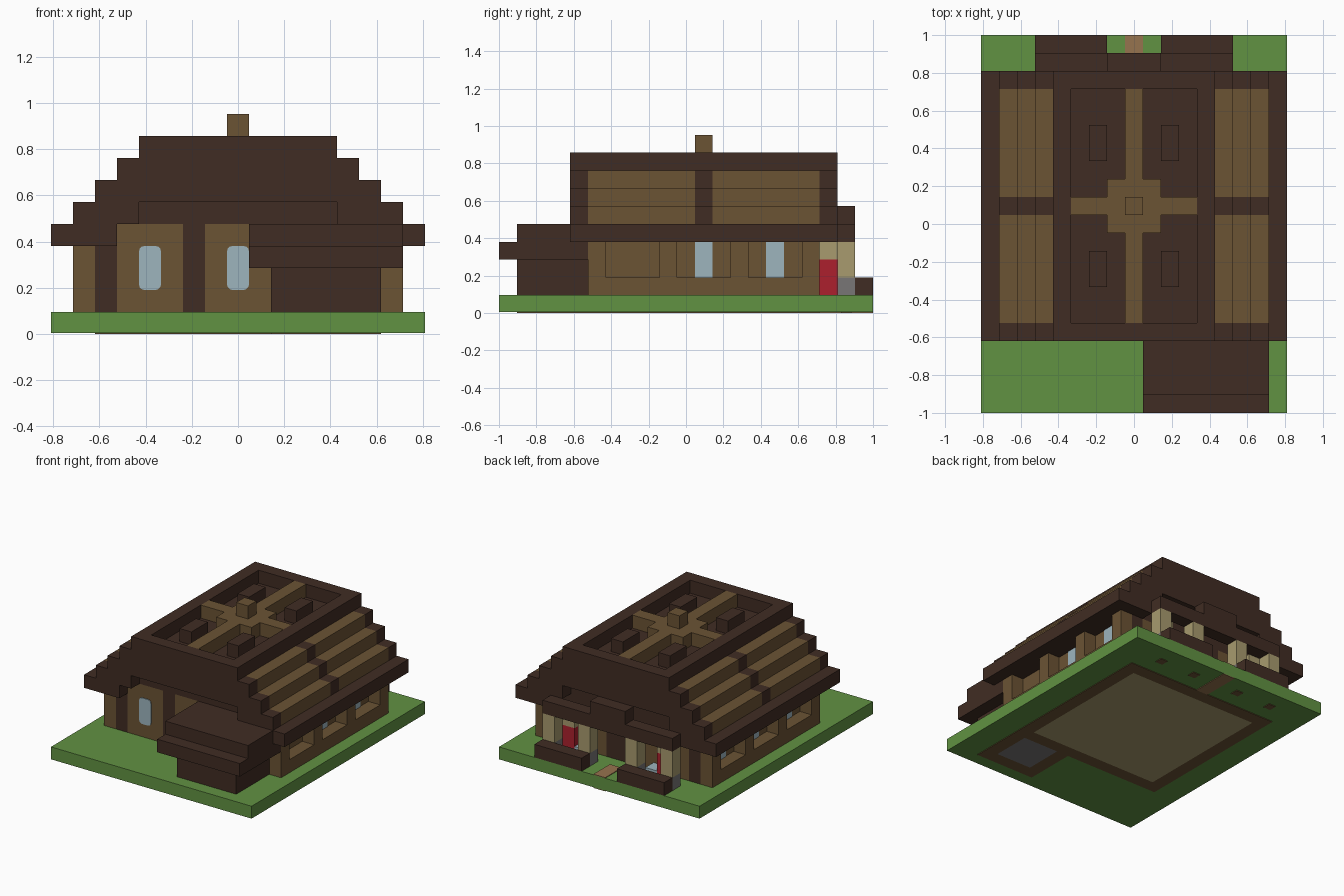
import bpy
import bmesh
from mathutils import Vector

cube = bpy.data.objects.get("Cube")
if cube:
    bpy.data.objects.remove(cube, do_unlink=True)

UNIT = 2 / 21          # edge of one building block
WIDE, DEEP = 17, 21    # plot size in blocks
THIN = 0.05            # plate thickness in blocks


def material(name, *srgb):
    rgb = [((c / 255 + 0.055) / 1.055) ** 2.4 for c in srgb]
    mat = bpy.data.materials.new(name)
    mat.use_nodes = True
    mat.diffuse_color = (*rgb, 1)
    mat.node_tree.nodes["Principled BSDF"].inputs["Base Color"].default_value = (*rgb, 1)
    return mat


grass = material("grass green", 97, 146, 66)
dark = material("dark timber", 64, 44, 35)
brown = material("brown timber", 107, 83, 52)
cream = material("cream plaster", 168, 155, 110)
glass = material("pale blue glass", 157, 181, 190)
red = material("red", 172, 32, 45)
gray = material("stone gray", 120, 118, 118)
dirt = material("path brown", 150, 115, 78)


def part(name, mat, *boxes, mirror=False, bevel=0):
    """One object from block boxes given as (x0, x1, y0, y1, z0, z1)."""
    boxes = list(boxes)
    if mirror:
        boxes += [(WIDE - b[1], WIDE - b[0], *b[2:]) for b in boxes]
    bm = bmesh.new()
    for x0, x1, y0, y1, z0, z1 in boxes:
        verts = bmesh.ops.create_cube(bm, size=1)["verts"]
        for v in verts:
            v.co = Vector((
                (x0 + x1) / 2 + v.co.x * (x1 - x0) - WIDE / 2,
                (y0 + y1) / 2 + v.co.y * (y1 - y0) - DEEP / 2,
                (z0 + z1) / 2 + v.co.z * (z1 - z0))) * UNIT
    if bevel:
        edges = [e for e in bm.edges if abs(e.verts[0].co.y - e.verts[1].co.y) > 1e-4]
        bmesh.ops.bevel(bm, geom=edges, offset=bevel * UNIT, segments=3,
                        profile=0.5, affect='EDGES')
    mesh = bpy.data.meshes.new(name)
    bm.to_mesh(mesh)
    bm.free()
    mesh.materials.append(mat)
    obj = bpy.data.objects.new(name, mesh)
    bpy.context.collection.objects.link(obj)
    return obj


def frame(x0, x1, y0, y1, z0, z1):
    """Four boxes, one block wide, around a rectangle."""
    return [(x0, x1, y0, y0 + 1, z0, z1), (x0, x1, y1 - 1, y1, z0, z1),
            (x0, x0 + 1, y0 + 1, y1 - 1, z0, z1), (x1 - 1, x1, y0 + 1, y1 - 1, z0, z1)]


# Plot, path and the floor showing underneath
part("lawn", grass, (0, WIDE, 0, DEEP, THIN, 1))
part("path", dirt, (8, 9, 19, DEEP, 1, 1 + THIN), (8, 9, 18, DEEP, 0, THIN))
part("foundation", brown, *frame(2, 15, 5, 18, 0, THIN), *frame(10, 15, 1, 6, 0, THIN)[::2],
     (14, 15, 2, 5, 0, THIN))
part("floor", cream, (3, 14, 6, 17, 0, THIN))
part("hearth_floor", gray, (11, 14, 2, 5, 0, THIN))
PILLARS = (3, 6)
part("pillar_footings", brown, *[(i + .2, i + .8, 19.2, 19.8, 0, THIN) for i in PILLARS], mirror=True)

# House walls
part("side_walls", brown, (2, 3, 6, 17, 1, 4), mirror=True)
part("side_sills", brown, (1, 2, 5, 18, 1, 2), mirror=True)
part("side_buttresses", brown, *[(1, 2, j, j + 1, 2, 4) for j in (5, 9, 13, 17)], mirror=True)
part("corner_posts", dark, (2, 3, 5, 6, 1, 4), (2, 3, 17, 18, 1, 4), mirror=True)
part("front_wall", brown, (3, 6, 5, 6, 1, 5), (7, 14, 5, 6, 1, 5))
part("front_post", dark, (6, 7, 5, 6, 1, 5))
part("back_wall", brown, (3, 7, 17, 18, 1, 4), mirror=True)
part("back_door", dark, (7, 10, 17, 18, 1, 4))

# Windows
part("front_windows", glass, *[(i, i + 1, 5 - THIN, 5, 2, 4) for i in (4, 8)], bevel=0.25)
part("left_windows", glass, *[(15, 15 + THIN, j, j + 1, 2, 4) for j in (11, 15)])
part("right_windows", glass, *[(2 - THIN, 2, j, j + 1, 2, 4) for j in (7, 11, 15)])

# Stepped roof: dark ribs across the ends and middle, brown treads between
part("eaves", dark, (0, 3, 4, 19, 4, 5), mirror=True)
part("attic", dark, (3, 14, 6, 18, 4, 5), (4, 13, 5, 18, 5, 6))
for step in range(3):
    inner = 4 if step == 0 else WIDE / 2
    x, z = 1 + step, 5 + step
    part(f"roof_ribs_{step + 1}", dark,
         *[(x, inner, j, j + 1, z, z + 1) for j in (4, 11, 18)], mirror=True)
    part(f"roof_treads_{step + 1}", brown,
         *[(x, 4, j, j + 6, z, z + 1) for j in (5, 12)], mirror=True)
part("roof_deck", dark, (4, 13, 5, 18, 6, 8))
part("roof_rim", dark, *frame(4, 13, 4, 19, 8, 9))

# Ridge cross, vents and stack inside the rim
part("roof_cross", brown, (8, 9, 5, 10, 8, 9), (8, 9, 13, 18, 8, 9), (7, 10, 10, 13, 8, 9),
     (5, 7, 11, 12, 8, 9), (10, 12, 11, 12, 8, 9))
part("roof_vents", dark, (6, 7, 7, 9, 8, 9), (6, 7, 14, 16, 8, 9), mirror=True)
part("roof_stack", brown, (8, 9, 11, 12, 9, 10))

# Front annex
part("annex", dark, (10, 15, 1, 5, 1, 3))
part("annex_roof", dark, (9, 16, 0, 5, 3, 4), (9, 16, 1, 4, 4, 5), (9, 14, 4, 5, 4, 5))

# Back porch
part("porch_roof", dark, (3, 14, 19, 20, 4, 5), (7, 10, 19, 20, 5, 6))
part("porch_pillars", cream, *[(i, i + 1, 19, 20, 2, 4) for i in PILLARS], mirror=True)
part("pillar_bases", gray, *[(i, i + 1, 19, 20, 1, 2) for i in PILLARS], mirror=True)
part("planters", dark, (3, 7, 20, 21, 1, 2), mirror=True)
part("red_panels", red, (4, 5, 18, 19, 1, 3), mirror=True)
part("panel_tops", cream, (4, 5, 18, 19, 3, 4), mirror=True)
part("porch_basins", glass, (5, 6, 18, 19, 1, 1.6), mirror=True)
